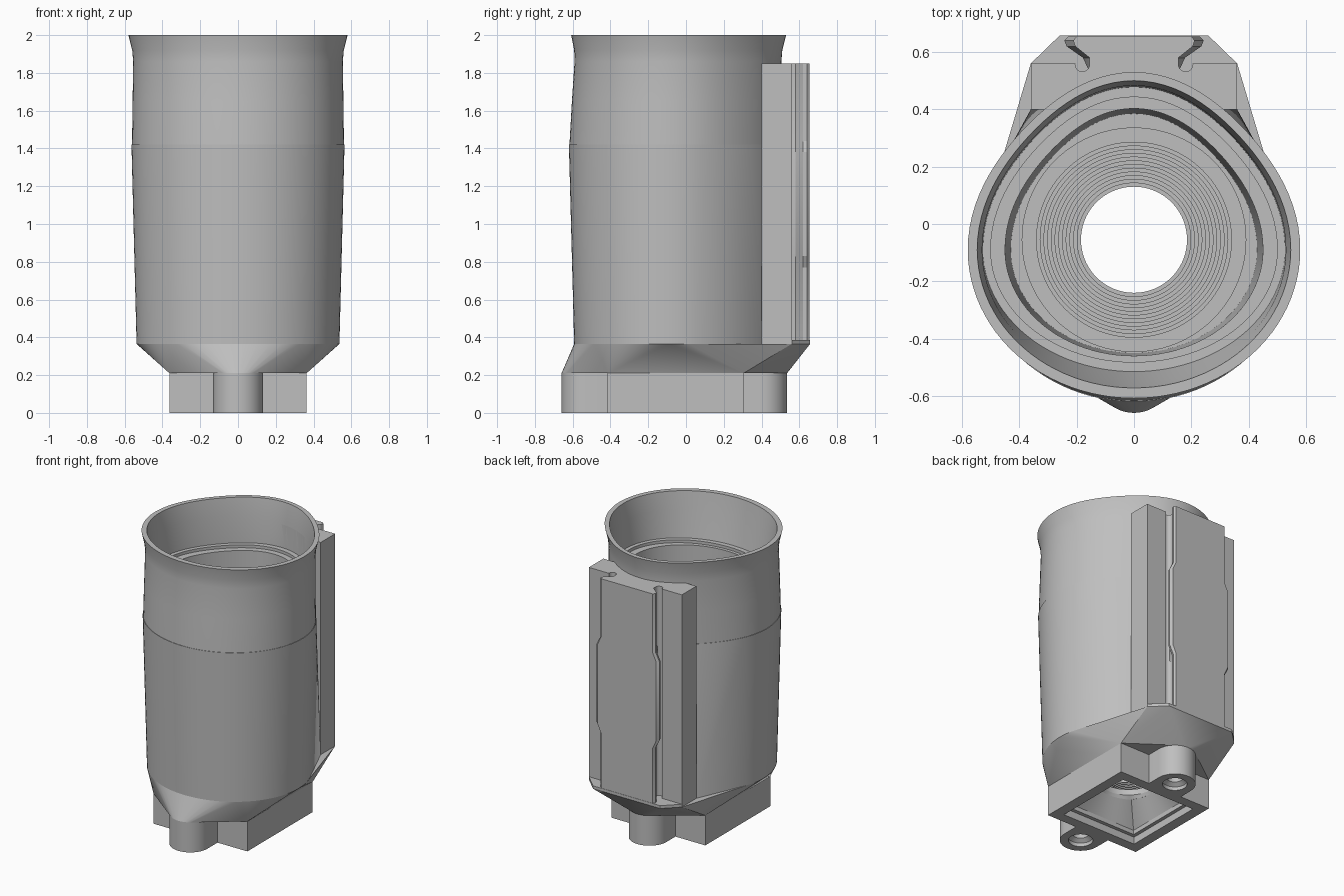
import bpy, bmesh
from math import sin, cos, pi, radians

cube = bpy.data.objects.get("Cube")
if cube:
    bpy.data.objects.remove(cube, do_unlink=True)

# One plain grey material
grey = bpy.data.materials.new("light grey plastic")
grey.use_nodes = True
COLOUR = (0.52, 0.52, 0.52, 1)
grey.diffuse_color = COLOUR
grey.node_tree.nodes["Principled BSDF"].inputs["Base Color"].default_value = COLOUR

N = 96
MID = -0.055          # y of the base and the throat
WIDE = -0.09          # y where the cup is widest
ANGLES = [2 * pi * i / N for i in range(N)]


def outline(z, half, front, back):
    """Cup section: rounded in front, flattened towards the back."""
    pts = []
    for t in ANGLES:
        c, s = cos(t), sin(t)
        k = 1 - 0.05 * sin(2 * t) ** 2 if s > 0 else 1
        reach = back - WIDE if s > 0 else WIDE - front
        pts.append((half * c * k, WIDE + reach * s * k, z))
    return pts


def circle(z, r, y=MID, x=0):
    return [(x + r * cos(t), y + r * sin(t), z) for t in ANGLES]


def square(z, r):
    return [(r * cos(t) / max(abs(cos(t)), abs(sin(t))),
             MID + r * sin(t) / max(abs(cos(t)), abs(sin(t))), z) for t in ANGLES]


def mirrored(half):
    """Close a half section across x = 0."""
    return half + [(-x, y) for x, y in reversed(half)]


def finish(name, bm):
    bmesh.ops.recalc_face_normals(bm, faces=bm.faces)
    mesh = bpy.data.meshes.new(name)
    bm.to_mesh(mesh)
    bm.free()
    mesh.materials.append(grey)
    ob = bpy.data.objects.new(name, mesh)
    bpy.context.collection.objects.link(ob)
    return ob


def loft(name, rings):
    bm = bmesh.new()
    rows = [[bm.verts.new(p) for p in ring] for ring in rings]
    n = len(rows[0])
    for a, b in zip(rows, rows[1:]):
        for i in range(n):
            j = (i + 1) % n
            bm.faces.new((a[i], a[j], b[j], b[i]))
    bm.faces.new(rows[0])
    bm.faces.new(rows[-1])
    return finish(name, bm)


def prism(name, pts, z0, z1):
    return loft(name, [[(x, y, z) for x, y in pts] for z in (z0, z1)])


def hull(name, pts):
    bm = bmesh.new()
    verts = [bm.verts.new(p) for p in pts]
    res = bmesh.ops.convex_hull(bm, input=verts)
    junk = {g for g in res["geom_interior"] + res["geom_unused"]
            if isinstance(g, bmesh.types.BMVert)}
    bmesh.ops.delete(bm, geom=list(junk), context="VERTS")
    bmesh.ops.dissolve_limit(bm, angle_limit=radians(0.5),
                             verts=bm.verts, edges=bm.edges)
    return finish(name, bm)


def boolean(ob, other, op="DIFFERENCE"):
    mod = ob.modifiers.new("cut", "BOOLEAN")
    mod.operation, mod.object, mod.solver = op, other, "EXACT"
    bpy.context.view_layer.objects.active = ob
    bpy.ops.object.modifier_apply(modifier=mod.name)


SKIRT_Z, SEAM_Z, BASE_Z, BLOCK_Z = 0.365, 1.42, 0.21, 1.85
SHELF = mirrored([(0.36, 0.40), (0.36, 0.56), (0.26, 0.657)])
foot = outline(SKIRT_Z, 0.537, -0.592, 0.46)

# Cup walls: flared collar above the seam, tapering barrel below it
collar = loft("collar", [outline(*r) for r in (
    (SEAM_Z, 0.561, -0.617, 0.498), (1.65, 0.558, -0.604, 0.50),
    (1.86, 0.555, -0.59, 0.505), (1.92, 0.560, -0.592, 0.51),
    (2.0, 0.58, -0.608, 0.53))])
barrel = hull("barrel", foot + outline(SEAM_Z, 0.564, -0.62, 0.50)
              + [(s * 0.36, 0.40, SKIRT_Z) for s in (-1, 1)])

# Base: square socket with a rounded screw lug at front and back
base = prism("base", [(s * 0.363, MID + t * 0.36)
                      for s, t in ((-1, -1), (1, -1), (1, 1), (-1, 1))], 0, BASE_Z)
lug_points = []
for name, y, d in (("front_lug", -0.527, -1), ("back_lug", 0.403, 1)):
    arc = [(0.132 * cos(pi * i / 24), y + d * 0.132 * sin(pi * i / 24)) for i in range(25)]
    lug = prism(name, arc + [(-0.132, MID + d * 0.33), (0.132, MID + d * 0.33)], 0, BASE_Z)
    boolean(base, lug, "UNION")
    bpy.data.objects.remove(lug, do_unlink=True)
    lug_points += [(x, yy, BASE_Z) for x, yy in arc]

# Skirt: faceted transition from the base to the barrel and rear shelf
skirt = hull("skirt", foot + [(x, y, SKIRT_Z) for x, y in SHELF] + lug_points
             + [(s * 0.363, MID + t * 0.36, BASE_Z) for s in (-1, 1) for t in (-1, 1)])
shelf = prism("rear_shelf", SHELF, SKIRT_Z, 0.385)

# Rear mounting block with relief grooves beside the dovetail rail
block = prism("mounting_block", mirrored([(0.36, 0.40), (0.36, 0.56)]), SKIRT_Z, BLOCK_Z)
cutters = []
for s in (-1, 1):
    groove = loft("groove_cutter", [circle(z, 0.025, 0.557, s * 0.18) for z in (0.385, 1.9)])
    boolean(block, groove)
    cutters.append(groove)

# Dovetail rail: flared edges, standing wider over the middle of its height
NARROW = [(0.155, 0.53), (0.155, 0.58), (0.205, 0.62), (0.212, 0.64), (0.20, 0.655)]
BROAD = [(0.155, 0.53), (0.178, 0.58), (0.235, 0.62), (0.243, 0.64), (0.228, 0.655)]
rail = loft("dovetail_rail", [[(x, y, z) for x, y in mirrored(half)] for half, z in (
    (NARROW, SKIRT_Z), (NARROW, 0.77), (BROAD, 0.83),
    (BROAD, 1.38), (NARROW, 1.44), (NARROW, BLOCK_Z))])

# Hollow inside: ledged cup, then a finely stepped funnel to the throat
STEPS = 12
rise, run = 0.15 / STEPS, 0.155 / STEPS
funnel = [circle(0.15, 0.185)]
for i in range(STEPS):
    z, r = 0.27 + rise * i, 0.185 + run * i
    funnel += [circle(z, r), circle(z, r + run)]
cup = loft("cup_cutter", funnel + [circle(0.43, 0.34), circle(0.43, 0.39), circle(0.45, 0.39)]
           + [outline(*r) for r in (
               (0.45, 0.43, -0.45, 0.385), (1.67, 0.45, -0.46, 0.403),
               (1.67, 0.50, -0.482, 0.443), (1.69, 0.50, -0.482, 0.443),
               (1.69, 0.527, -0.515, 0.478), (1.88, 0.53, -0.553, 0.483),
               (2.0, 0.547, -0.572, 0.50), (2.05, 0.555, -0.58, 0.508))])
pocket = loft("pocket_cutter", [square(-0.05, 0.29), square(0.05, 0.29),
                                square(0.0501, 0.265), square(0.08, 0.265),
                                circle(0.23, 0.185), circle(0.26, 0.185)])
cutters += [cup, pocket]
for part in (collar, barrel, skirt, base, block, shelf):
    boolean(part, cup)
for part in (skirt, base):
    boolean(part, pocket)

# Countersunk screw holes in the lugs
for y in (-0.527, 0.403):
    hole = loft("screw_cutter", [circle(-0.02, 0.078, y), circle(0.025, 0.078, y),
                                 circle(0.045, 0.05, y), circle(0.17, 0.05, y)])
    boolean(base, hole)
    cutters.append(hole)

for c in cutters:
    bpy.data.objects.remove(c, do_unlink=True)

bpy.ops.object.select_all(action="DESELECT")
for part in (collar, barrel, skirt, base, block, shelf, rail):
    part.select_set(True)
bpy.context.view_layer.objects.active = collar
bpy.ops.object.shade_smooth_by_angle(angle=radians(25))
